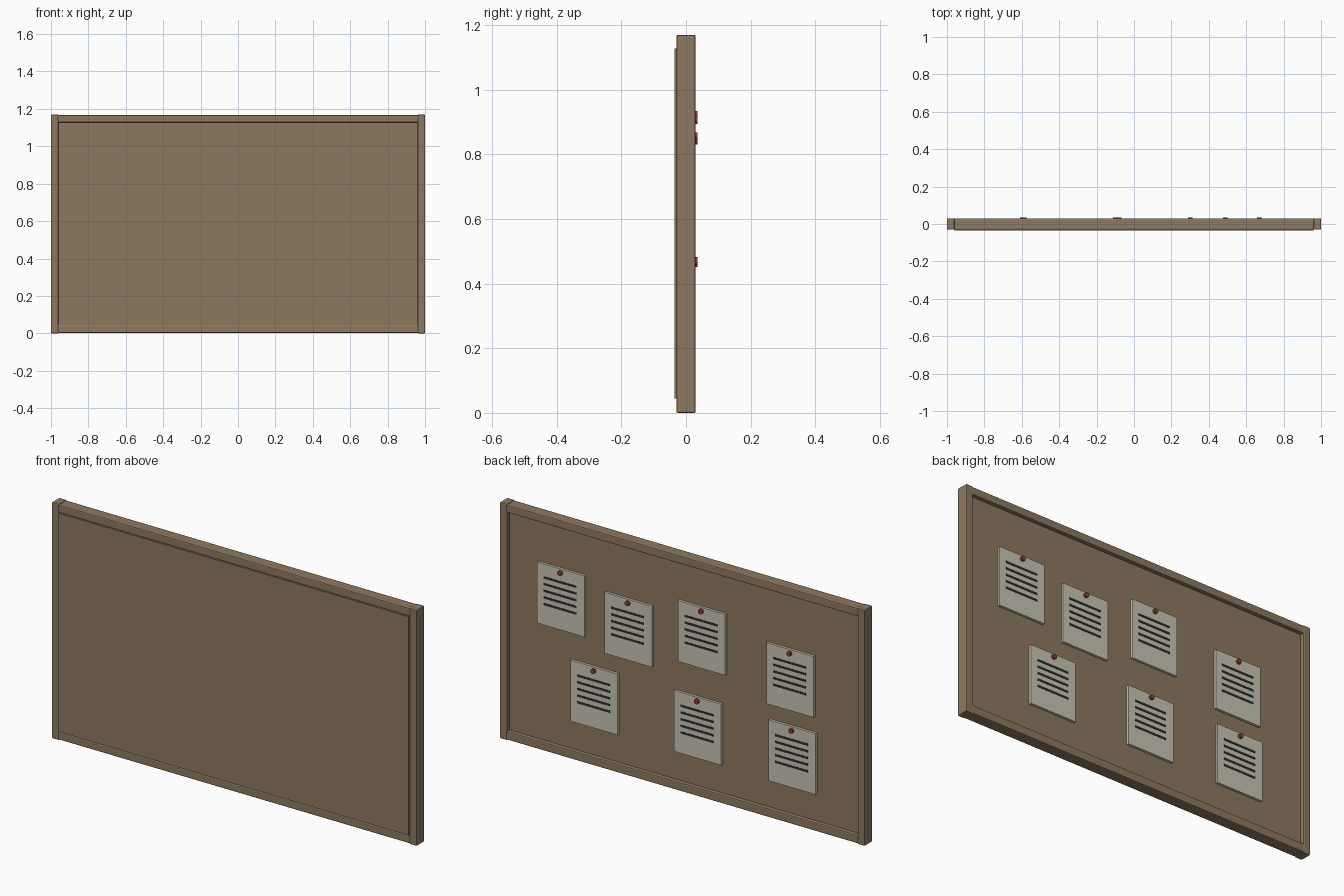
import bpy, math

if "Cube" in bpy.data.objects:
    bpy.data.objects.remove(bpy.data.objects["Cube"])


def mat(name, r, g, b):
    m = bpy.data.materials.new(name)
    m.diffuse_color = (r, g, b, 1)
    m.use_nodes = True
    m.node_tree.nodes["Principled BSDF"].inputs["Base Color"].default_value = m.diffuse_color
    return m


WOOD = mat("brown_wood", 0.27, 0.19, 0.118)
PAPER = mat("paper", 0.58, 0.56, 0.46)
INK = mat("ink", 0.03, 0.03, 0.03)
RED = mat("pin_red", 0.25, 0.05, 0.03)


def box(name, x, y, z, material, bevel=0):
    """Box from (min, max) ranges on each axis."""
    bpy.ops.mesh.primitive_cube_add(size=1, location=[(a + b) / 2 for a, b in (x, y, z)])
    o = bpy.context.object
    o.name = name
    o.scale = [b - a for a, b in (x, y, z)]
    bpy.ops.object.transform_apply(location=False, rotation=False, scale=True)
    o.data.materials.append(material)
    if bevel:
        m = o.modifiers.new("bevel", "BEVEL")
        m.width = bevel
        m.segments = 2
    return o


H = 1.17      # board height
W = 0.04      # frame border width
FACE = 0.01   # pinboard surface
SHEET = 0.023 # paper surface

# backing panel, slightly proud of the frame at the front
box("board_panel", (-0.96, 0.96), (-0.035, FACE), (0.045, 1.128), WOOD)

# frame: two stiles and two rails
for side, x in (("left", (-1, -1 + W)), ("right", (1 - W, 1))):
    box("frame_stile_" + side, x, (-0.03, 0.03), (0, H), WOOD, 0.005)
for side, z in (("bottom", (0.003, 0.045)), ("top", (1.128, H - 0.003))):
    box("frame_rail_" + side, (-1 + W - 0.005, 1 - W + 0.005), (-0.03, 0.03), z, WOOD, 0.005)


# pinned note: sheet, five ruled lines, pin (x is its +x edge, z its top)
def note(i, x, z):
    box(f"note_sheet_{i}", (x - 0.26, x), (FACE - 0.002, SHEET), (z - 0.302, z), PAPER)
    for k in range(5):
        c = z - 0.066 - 0.033 * k
        box(f"note_line_{i}_{k}", (x - 0.217, x - 0.037),
            (SHEET - 0.004, SHEET + 0.002), (c - 0.005, c + 0.005), INK)
    bpy.ops.mesh.primitive_cylinder_add(vertices=12, radius=0.012, depth=0.015,
                                        location=(x - 0.13, 0.0275, z - 0.018),
                                        rotation=(math.pi / 2, 0, 0))
    pin = bpy.context.object
    pin.name = f"pin_{i}"
    pin.data.materials.append(RED)
    bpy.ops.object.shade_smooth_by_angle(angle=math.radians(40))


NOTES = [(0.80, 0.924), (0.431, 0.873), (0.029, 0.94), (-0.456, 0.861),
         (0.618, 0.487), (0.051, 0.489), (-0.467, 0.482)]
for i, (x, z) in enumerate(NOTES):
    note(i, x, z)
